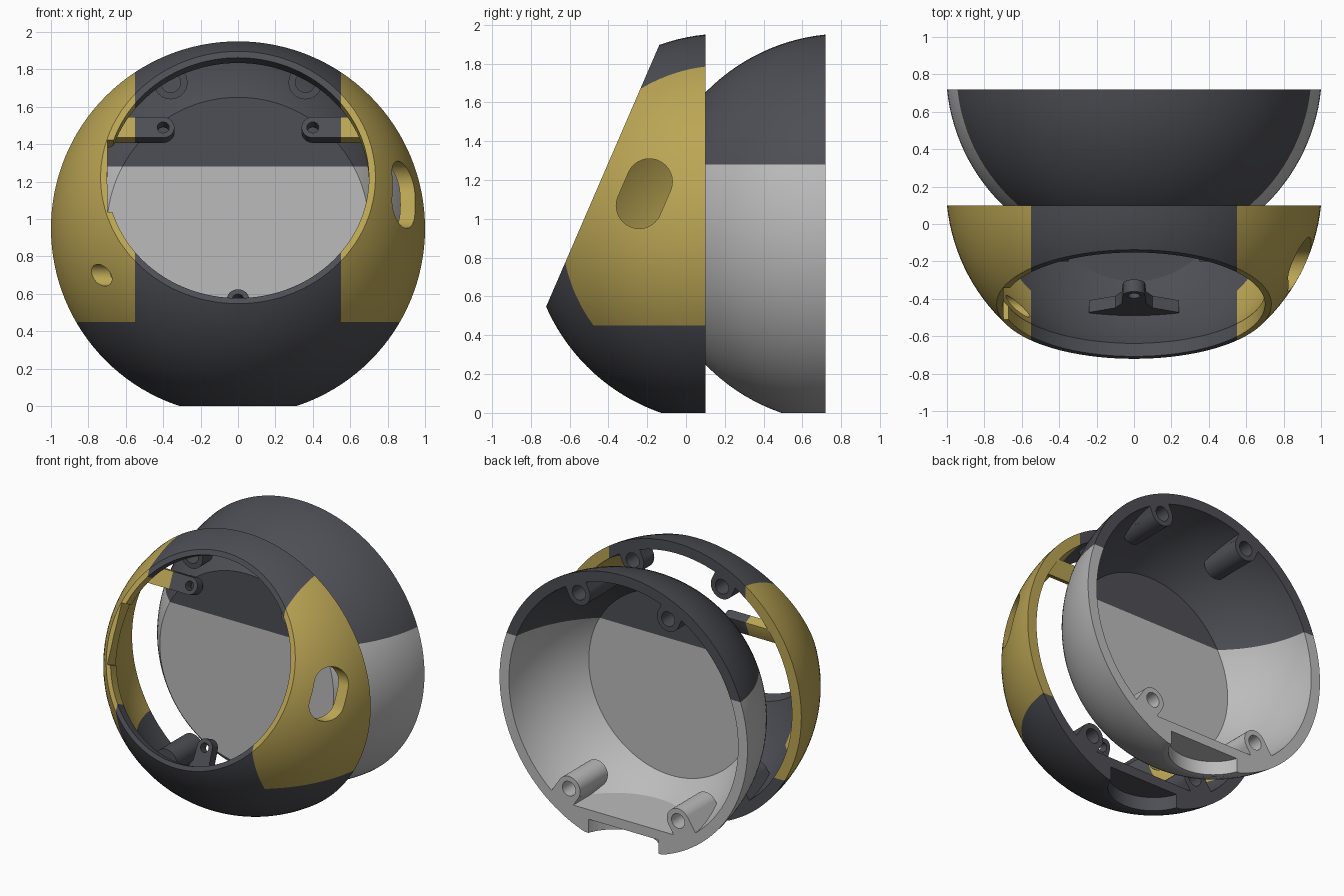
import bpy, bmesh
from math import sin, cos, pi, radians, hypot
from mathutils import Matrix, Vector

if "Cube" in bpy.data.objects:
    bpy.data.objects.remove(bpy.data.objects["Cube"])

R_OUT, R_IN, ZC = 1.005, 0.93, 0.95


def new_object(name, bm):
    bmesh.ops.recalc_face_normals(bm, faces=bm.faces)
    mesh = bpy.data.meshes.new(name)
    bm.to_mesh(mesh)
    bm.free()
    ob = bpy.data.objects.new(name, mesh)
    bpy.context.collection.objects.link(ob)
    return ob


def sphere(name, r, y):
    bm = bmesh.new()
    m = Matrix.Translation((0, y, ZC)) @ Matrix.Rotation(pi / 2, 4, 'X')
    bmesh.ops.create_uvsphere(bm, u_segments=128, v_segments=64, radius=r, matrix=m)
    return new_object(name, bm)


def prism(outline, frame, low, high):
    """Extrude a 2D outline along the third axis of a frame."""
    bm = bmesh.new()
    a = [bm.verts.new(frame @ Vector((x, y, low))) for x, y in outline]
    b = [bm.verts.new(frame @ Vector((x, y, high))) for x, y in outline]
    bm.faces.new(a)
    bm.faces.new(b)
    n = len(a)
    for i in range(n):
        bm.faces.new((a[i], a[(i + 1) % n], b[(i + 1) % n], b[i]))
    return new_object("cutter", bm)


def arc(cx, cy, r, start=0, end=360, n=32):
    step = radians(end - start) / n
    count = n if end - start == 360 else n + 1
    return [(cx + r * cos(radians(start) + i * step), cy + r * sin(radians(start) + i * step))
            for i in range(count)]


def rect(x0, x1, y0, y1):
    return [(x0, y0), (x1, y0), (x1, y1), (x0, y1)]


def frame(x, y, z, origin=(0, 0, 0)):
    m = Matrix((x, y, z)).transposed().to_4x4()
    m.translation = origin
    return m


def cut(ob, tool):
    mod = ob.modifiers.new("cut", 'BOOLEAN')
    mod.operation, mod.solver, mod.object = 'DIFFERENCE', 'EXACT', tool
    bpy.ops.object.select_all(action='DESELECT')
    bpy.context.view_layer.objects.active = ob
    ob.select_set(True)
    bpy.ops.object.modifier_apply(modifier=mod.name)
    bpy.data.objects.remove(tool)


def material(name, rgb):
    m = bpy.data.materials.new(name)
    m.diffuse_color = (*rgb, 1)
    m.use_nodes = True
    m.node_tree.nodes["Principled BSDF"].inputs["Base Color"].default_value = m.diffuse_color
    return m


dark = material("dark_grey", (0.075, 0.077, 0.09))
light = material("light_grey", (0.5, 0.5, 0.5))
yellow = material("mustard", (0.5, 0.38, 0.09))


def paint(ob, planes, mats, choose):
    """Split along the colour borders, then colour each face by position."""
    bm = bmesh.new()
    bm.from_mesh(ob.data)
    for co, no in planes:
        bmesh.ops.bisect_plane(bm, geom=bm.verts[:] + bm.edges[:] + bm.faces[:],
                               plane_co=co, plane_no=no, dist=1e-5)
    for m in mats:
        ob.data.materials.append(m)
    for f in bm.faces:
        f.material_index = choose(f.calc_center_median())
    bm.to_mesh(ob.data)
    bm.free()
    bpy.ops.object.select_all(action='DESELECT')
    bpy.context.view_layer.objects.active = ob
    ob.select_set(True)
    bpy.ops.object.shade_smooth_by_angle(angle=radians(30))


WORLD = Matrix.Identity(4)
ALONG_Y = frame((1, 0, 0), (0, 0, -1), (0, 1, 0))       # outline (x, -z), extrude y
SLANT = Vector((0, 0.397, 0.918)).normalized()
OUTWARD = Vector((1, 0, 0)).cross(SLANT)
OPENING = frame((1, 0, 0), SLANT, OUTWARD, (0, -0.43, 1.22))
BOSSES = [(s * x, z) for s in (-1, 1) for x, z in ((0.36, 1.73), (0.44, 0.28))]


def pocket(ob, y):
    """Flat foot with a round recess."""
    cut(ob, prism(rect(-2, 2, -2, 2), WORLD, -1, 0))
    cut(ob, prism(arc(0, y, 0.3, n=64), WORLD, -0.5, 0.1))


# Front shell: cavity with screw bosses and lens tabs left standing
front = sphere("front_shell", R_OUT, 0.2)
cavity = sphere("front_cavity", R_IN, 0.2)
cut(cavity, prism(rect(-2, 2, -2, 2), WORLD, -1, 0.17))
for x, z in BOSSES:
    cut(cavity, prism(arc(x, -z, 0.09), ALONG_Y, -0.02 if z > 1 else -0.2, 0.1))
    # Web joining each boss to the wall
    d = Vector((x, -(z - ZC))).normalized()
    side = Vector((-d.y, d.x)) * 0.09
    p = Vector((x, -z))
    web = [p + side, p - side, p - side + d * 0.3, p + side + d * 0.3]
    cut(cavity, prism([tuple(v) for v in web], ALONG_Y, -0.019 if z > 1 else -0.199, 0.101))
for s in (-1, 1):
    tab = [(s * x, u) for x, u in arc(0.4, 0.424, 0.06, 90, 270, 16)
           + [(0.8, 0.364), (0.8, 0.484)]]
    cut(cavity, prism(tab, OPENING, -0.37, -0.3))
low_tab = arc(0, -0.579, 0.06, 0, 180, 16) + [
    (-0.065, -0.68), (-0.1, -0.74), (-0.24, -0.8), (-0.24, -0.95),
    (0.24, -0.95), (0.24, -0.8), (0.1, -0.74), (0.065, -0.68)]
cut(cavity, prism(low_tab, OPENING, -0.37, -0.3))
cut(front, cavity)
cut(front, prism(rect(-2, 2, -3, 2), ALONG_Y, 0.1, 2))

# Slanted face, round opening and rim notch
cut(front, prism(rect(-2, 2, -2, 2), OPENING, 0, 1))
cut(front, prism(arc(0, 0, 0.7, n=128), OPENING, -0.15, 0.1))
cut(front, prism(rect(-0.698, -0.5, -0.2, 0.22), OPENING, -0.14, 0.1))

# Screw holes in tabs and bosses
for x, u in ((-0.4, 0.424), (0.4, 0.424), (0, -0.579)):
    cut(front, prism(arc(x, u, 0.032, n=24), OPENING, -0.42, -0.25))
for x, z in BOSSES:
    cut(front, prism(arc(x, -z, 0.053), ALONG_Y, -0.06 if z > 1 else -0.12, 0.2))

# Side slot on the right, small hole on the left
slot = frame(OUTWARD, SLANT, (1, 0, 0), (0, -0.215, 1.13))
cut(front, prism(arc(0, 0.067, 0.118, 0, 180, 24) + arc(0, -0.067, 0.118, 180, 360, 24),
                 slot, 0.5, 1.2))
side_hole = frame((0, 1, 0), (0, 0, 1), (1, 0, 0))
cut(front, prism(arc(-0.44, 0.70, 0.058), side_hole, -1.1, -0.55))
pocket(front, 0.2)
paint(front, [((0.55, 0, 0), (1, 0, 0)), ((-0.55, 0, 0), (1, 0, 0)), ((0, 0, 0.45), (0, 0, 1))],
      (dark, yellow), lambda c: int(abs(c.x) > 0.55 and c.z > 0.45))

# Rear bowl: flat closed base toward the front, mouth at the back
rear = sphere("rear_bowl", R_OUT, 0.82)
cavity = sphere("rear_cavity", R_IN, 0.82)
cut(cavity, prism(rect(-2, 2, -2, 2), WORLD, -1, 0.17))
cut(cavity, prism(rect(-2, 2, -3, 2), ALONG_Y, -1, 0.17))
for x, z in BOSSES:
    cut(cavity, prism(arc(x, -z, 0.09), ALONG_Y, 0.40, 0.72))
    d = Vector((x, -(z - ZC))).normalized()
    side = Vector((-d.y, d.x)) * 0.09
    p = Vector((x, -z))
    web = [p + side, p - side, p - side + d * 0.3, p + side + d * 0.3]
    cut(cavity, prism([tuple(v) for v in web], ALONG_Y, 0.401, 0.721))
cut(rear, cavity)
cut(rear, prism(rect(-2, 2, -3, 2), ALONG_Y, 0.72, 3))
cut(rear, prism(rect(-2, 2, -3, 2), ALONG_Y, -2, 0.1))
for x, z in BOSSES:
    cut(rear, prism(arc(x, -z, 0.053), ALONG_Y, 0.52, 0.9))
pocket(rear, 0.82)
paint(rear, [((0, 0, 1.28), (0, 0, 1))], (light, dark), lambda c: int(c.z > 1.28))
